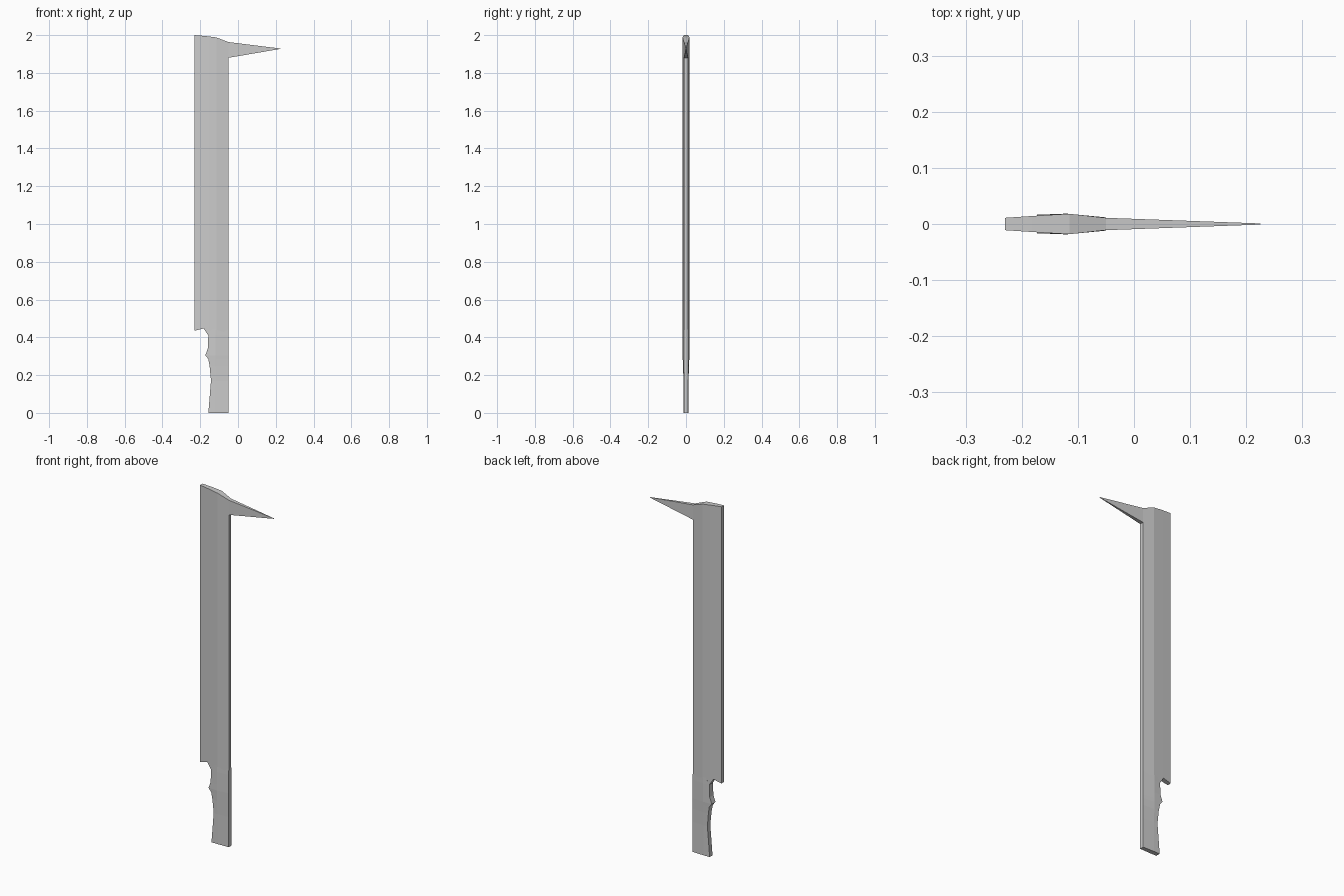
import bpy, bmesh

if "Cube" in bpy.data.objects:
    bpy.data.objects.remove(bpy.data.objects["Cube"])


def loft(name, rings):
    """Skin a list of equal-length point rings and cap both ends."""
    bm = bmesh.new()
    rows = [[bm.verts.new(p) for p in ring] for ring in rings]
    for a, b in zip(rows, rows[1:]):
        n = len(a)
        for i in range(n):
            j = (i + 1) % n
            bm.faces.new((a[i], a[j], b[j], b[i]))
    bm.faces.new(rows[0])
    bm.faces.new(rows[-1])
    bmesh.ops.recalc_face_normals(bm, faces=bm.faces)
    mesh = bpy.data.meshes.new(name)
    bm.to_mesh(mesh)
    bm.free()
    obj = bpy.data.objects.new(name, mesh)
    bpy.context.collection.objects.link(obj)
    return obj


# Blade with hooked tip: x, bottom z, top z, half thickness
def column(x, lo, hi, h):
    return [(x, -h, lo), (x, h, lo), (x, h, hi), (x, -h, hi)]


blade = [
    (-0.23, 0.435, 2.0, 0.011),
    (-0.182, 0.447, 1.996, 0.0142),
    (-0.157, 0.41, 1.993, 0.0158),
    (-0.115, 0.44, 1.988, 0.0182),
    (-0.05, 0.42, 1.963, 0.011),
]
rings = [column(*c) for c in blade]
loft("blade", rings)

# Hook spike at the top of the blade
loft("hook_spike", [column(-0.05, 1.88, 1.963, 0.011),
                    column(0.225, 1.927, 1.929, 0.001)])

# Handle: z, left edge x, left half thickness, middle half thickness, right half thickness
handle = [
    (0.0, -0.157, 0.013, 0.0135, 0.0115),
    (0.17, -0.143, 0.013, 0.0135, 0.0115),
    (0.245, -0.15, 0.0145, 0.0155, 0.0118),
    (0.285, -0.157, 0.016, 0.0175, 0.0118),
    (0.305, -0.173, 0.0165, 0.0185, 0.0118),
    (0.34, -0.16, 0.0165, 0.0185, 0.0118),
    (0.41, -0.157, 0.016, 0.0185, 0.0118),
    (0.445, -0.135, 0.017, 0.0182, 0.011),
]
rings = []
for z, x, hl, hm, hr in handle:
    m, r = -0.12, -0.05
    rings.append([(x, -hl, z), (m, -hm, z), (r, -hr, z),
                  (r, hr, z), (m, hm, z), (x, hl, z)])
loft("handle", rings)
